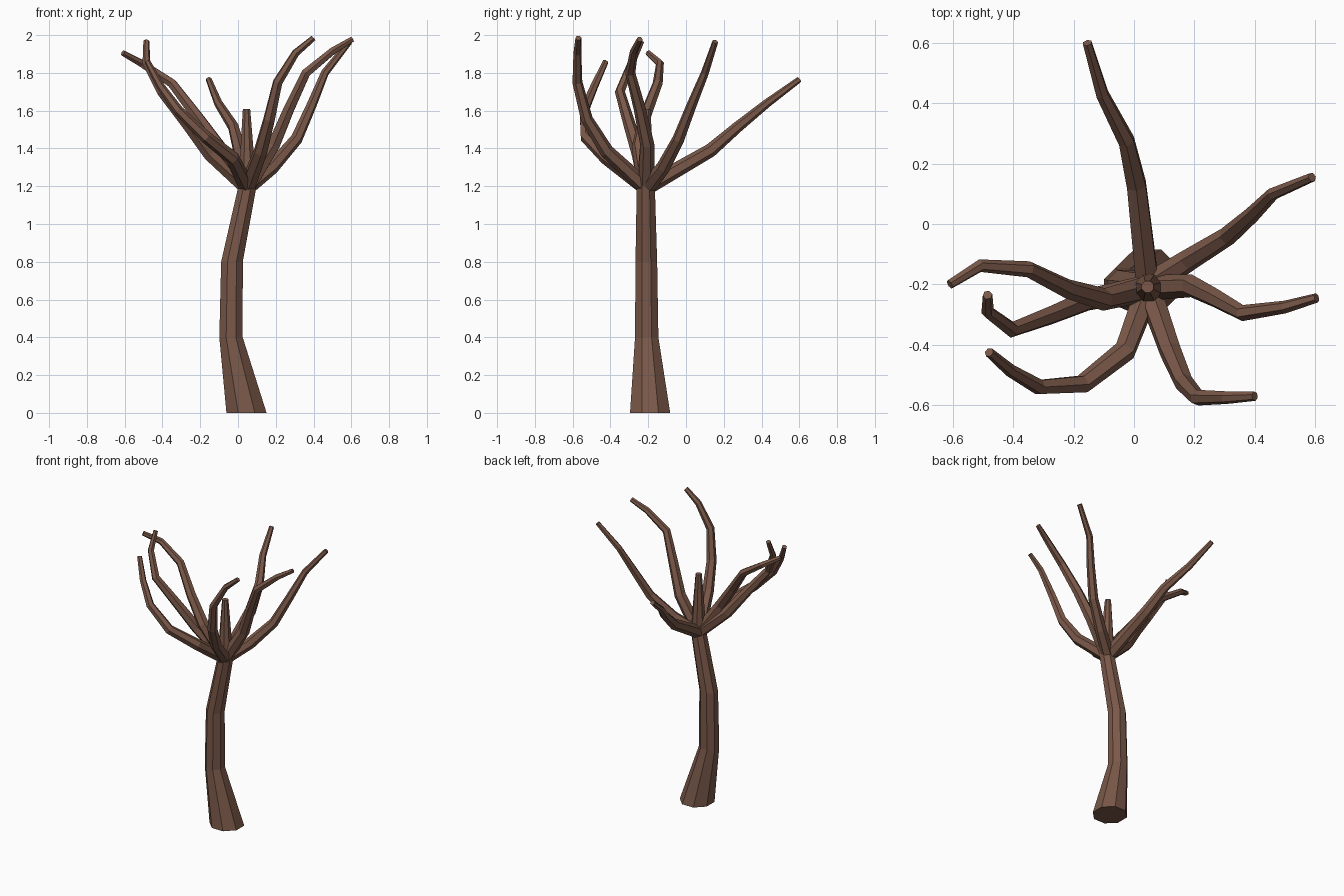
import bpy, bmesh, math
from mathutils import Vector

if "Cube" in bpy.data.objects:
    bpy.data.objects.remove(bpy.data.objects["Cube"])

bark = bpy.data.materials.new("brown bark")
bark.diffuse_color = (0.195, 0.098, 0.066, 1)
bark.use_nodes = True
bark.node_tree.nodes["Principled BSDF"].inputs["Base Color"].default_value = bark.diffuse_color


def limb(name, points, radii, sides, level=False):
    """Tapered flat-faced tube along a path; level keeps the rings horizontal."""
    pts = [Vector(p) for p in points]
    bm = bmesh.new()
    rings = []
    side = Vector((1, 0, 0))
    for i, p in enumerate(pts):
        a = (p - pts[max(i - 1, 0)]).normalized()
        b = (pts[min(i + 1, len(pts) - 1)] - p).normalized()
        t = Vector((0, 0, 1)) if level else (a + b).normalized()
        side = (side - t * side.dot(t)).normalized()
        up = t.cross(side)
        ring = []
        for k in range(sides):
            ang = 2 * math.pi * (k + 0.5) / sides
            ring.append(bm.verts.new(
                p + (side * math.cos(ang) + up * math.sin(ang)) * radii[i]))
        rings.append(ring)
    for lo, hi in zip(rings, rings[1:]):
        for k in range(sides):
            n = (k + 1) % sides
            bm.faces.new((lo[k], lo[n], hi[n], hi[k]))
    bm.faces.new(rings[0][::-1])
    bm.faces.new(rings[-1])
    mesh = bpy.data.meshes.new(name)
    bm.to_mesh(mesh)
    bm.free()
    mesh.materials.append(bark)
    bpy.context.collection.objects.link(bpy.data.objects.new(name, mesh))


# Trunk with its short leader stub above the fork
limb("trunk",
     [(.045, -.19, 0), (-.037, -.208, .4), (-.032, -.21, .8),
      (.05, -.213, 1.2), (.045, -.208, 1.61)],
     [.115, .067, .062, .052, .021], 8, level=True)

# Branches fanning out from the fork
branches = {
    "back_branch": [(.045, -.2, 1.2), (.008, .13, 1.39), (-.025, .275, 1.515),
                    (-.105, .43, 1.64), (-.155, .6, 1.765)],
    "back_right_branch": [(.055, -.2, 1.2), (.18, -.12, 1.30), (.31, -.04, 1.45),
                          (.39, .03, 1.63), (.46, .10, 1.80), (.59, .155, 1.965)],
    "right_branch": [(.055, -.21, 1.2), (.19, -.205, 1.42), (.27, -.245, 1.61),
                     (.36, -.295, 1.80), (.50, -.275, 1.915), (.605, -.245, 1.978)],
    "front_right_branch": [(.05, -.22, 1.2), (.12, -.42, 1.385), (.165, -.525, 1.555),
                           (.21, -.575, 1.75), (.305, -.575, 1.905), (.40, -.57, 1.985)],
    "front_left_branch": [(.045, -.22, 1.2), (-.03, -.42, 1.35), (-.17, -.53, 1.46),
                          (-.315, -.54, 1.60), (-.41, -.485, 1.73), (-.48, -.425, 1.86)],
    "left_branch": [(.04, -.21, 1.2), (-.15, -.25, 1.37), (-.27, -.30, 1.53),
                    (-.405, -.35, 1.70), (-.485, -.29, 1.85), (-.485, -.235, 1.97)],
    "back_left_branch": [(.04, -.215, 1.2), (-.10, -.25, 1.41), (-.22, -.215, 1.575),
                         (-.35, -.15, 1.745), (-.51, -.138, 1.85), (-.61, -.2, 1.905)],
}
for name, path in branches.items():
    n = len(path) - 1
    limb(name, path, [.043 - .027 * i / n for i in range(n + 1)], 6)
